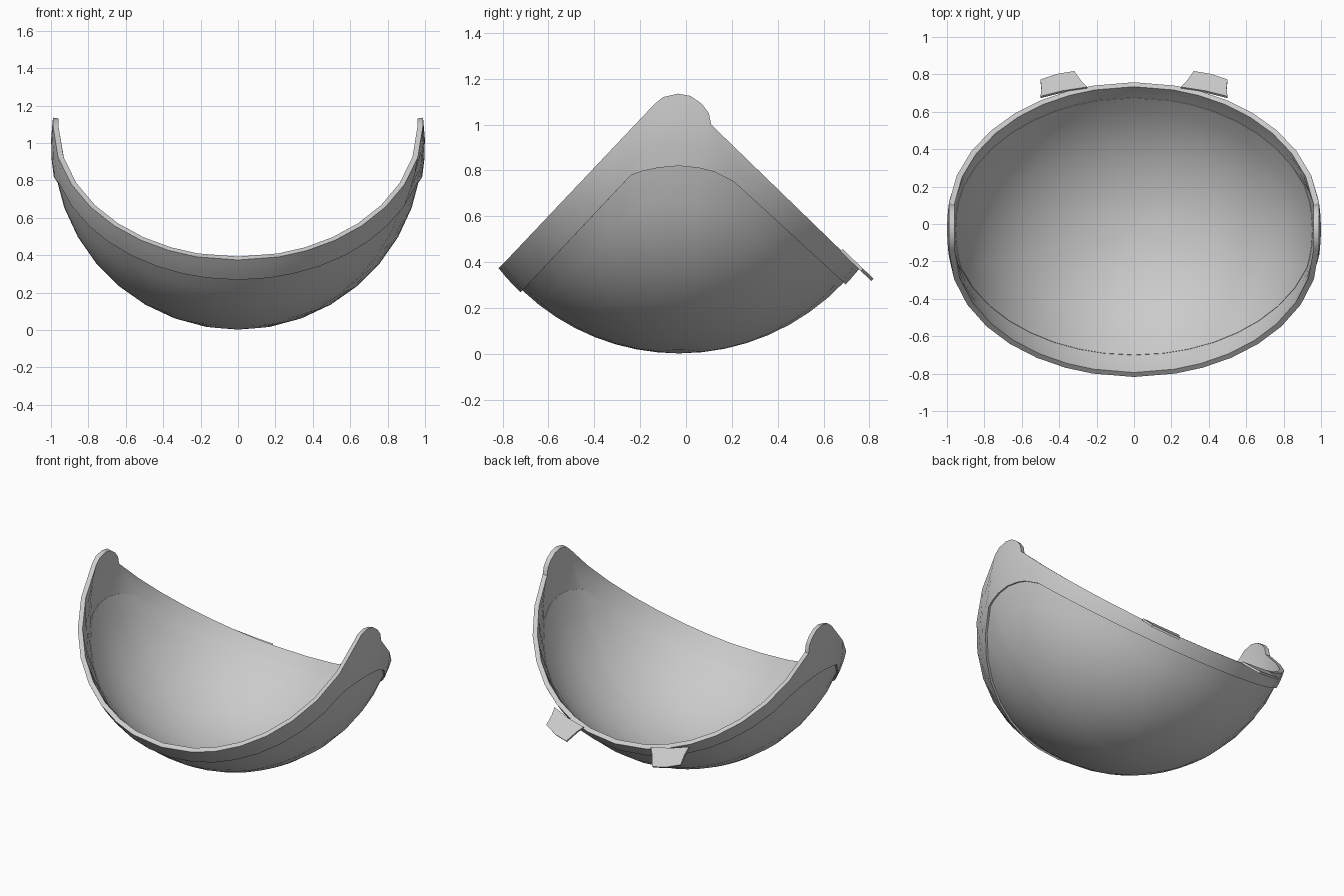
import bpy, bmesh, math
from mathutils import Vector

cube = bpy.data.objects.get("Cube")
if cube:
    bpy.data.objects.remove(cube, do_unlink=True)

CENTRE = Vector((0, -0.03, 0.99))
POLE = Vector((0, 0, -1))
STEPS = 8

grey = bpy.data.materials.new("plain_grey")
grey.use_nodes = True
colour = (0.6, 0.6, 0.6, 1)
grey.diffuse_color = colour
grey.node_tree.nodes["Principled BSDF"].inputs["Base Color"].default_value = colour


def finish(name, bm):
    bmesh.ops.remove_doubles(bm, verts=bm.verts, dist=0.0005)
    bmesh.ops.recalc_face_normals(bm, faces=bm.faces)
    mesh = bpy.data.meshes.new(name)
    bm.to_mesh(mesh)
    bm.free()
    mesh.materials.append(grey)
    obj = bpy.data.objects.new(name, mesh)
    bpy.context.collection.objects.link(obj)
    bpy.ops.object.select_all(action="DESELECT")
    obj.select_set(True)
    bpy.context.view_layer.objects.active = obj
    bpy.ops.object.shade_smooth_by_angle(angle=math.radians(35))
    return obj


def side_outline(front, cap, back):
    """Closed loop of unit directions from a side outline (y, z)."""
    def run(low, high):
        # squared spacing keeps the steps even around the sphere
        return [Vector(low).lerp(Vector(high), (i / STEPS) ** 2) for i in range(STEPS)]
    flat = run(front, cap[0]) + [Vector(p) for p in cap] + run(back, cap[-1])[::-1]
    half = []
    for i, p in enumerate(flat):
        y, z = p.x - CENTRE.y, p.y - CENTRE.z
        x = 0 if i in (0, len(flat) - 1) else math.sqrt(max(0, 1 - y * y - z * z))
        half.append(Vector((x, y, z)).normalized())
    return half + [Vector((-v.x, v.y, v.z)) for v in half[-2:0:-1]]


def shell(name, start, end, outer, inner, rows):
    """Thick piece of sphere between two loops of directions."""
    bm = bmesh.new()
    rings = []
    for a, b in zip(start, end):
        dirs = [a.slerp(b, i / rows) for i in range(rows + 1)]
        section = [d * outer for d in dirs] + [d * inner for d in reversed(dirs)]
        rings.append([bm.verts.new(CENTRE + p) for p in section])
    n = len(rings[0])
    for i, ring in enumerate(rings):
        nxt = rings[(i + 1) % len(rings)]
        for j in range(n):
            k = (j + 1) % n
            bm.faces.new((ring[j], ring[k], nxt[k], nxt[j]))
    return finish(name, bm)


# Outline of the bowl, and of the raised band around it
bowl_edge = side_outline(
    (-0.72, 0.27),
    [(-0.24, 0.78), (-0.19, 0.797), (-0.12, 0.812), (-0.03, 0.82),
     (0.06, 0.81), (0.12, 0.795), (0.21, 0.75)],
    (0.69, 0.31))
rim_edge = side_outline(
    (-0.81, 0.38),
    [(-0.137, 1.09), (-0.1, 1.12), (-0.035, 1.135), (0.02, 1.125),
     (0.07, 1.09), (0.1, 1.05), (0.11, 1.0)],
    (0.75, 0.38))

shell("bowl", [POLE] * len(bowl_edge), bowl_edge, 0.988, 0.968, 8)
shell("rim_band", bowl_edge, rim_edge, 1.0, 0.97, 3)


# Flat tabs lying in the plane of the back rim
def tab(name, side):
    outline = [(0.25, 0.73), (0.28, 0.76), (0.32, 0.815), (0.41, 0.8),
               (0.5, 0.77), (0.495, 0.72), (0.5, 0.68), (0.38, 0.71)]
    slope, thickness = -0.957, 0.014
    normal = Vector((0, -slope, 1)).normalized()
    bm = bmesh.new()
    top = [bm.verts.new(Vector((side * x, y, 1 + slope * (y - 0.11))) + normal * 0.004)
           for x, y in outline]
    face = bm.faces.new(top)
    new = bmesh.ops.extrude_face_region(bm, geom=[face], use_keep_orig=True)["geom"]
    lower = [g for g in new if isinstance(g, bmesh.types.BMVert)]
    bmesh.ops.translate(bm, verts=lower, vec=-normal * thickness)
    return finish(name, bm)


tab("left_tab", 1)
tab("right_tab", -1)
